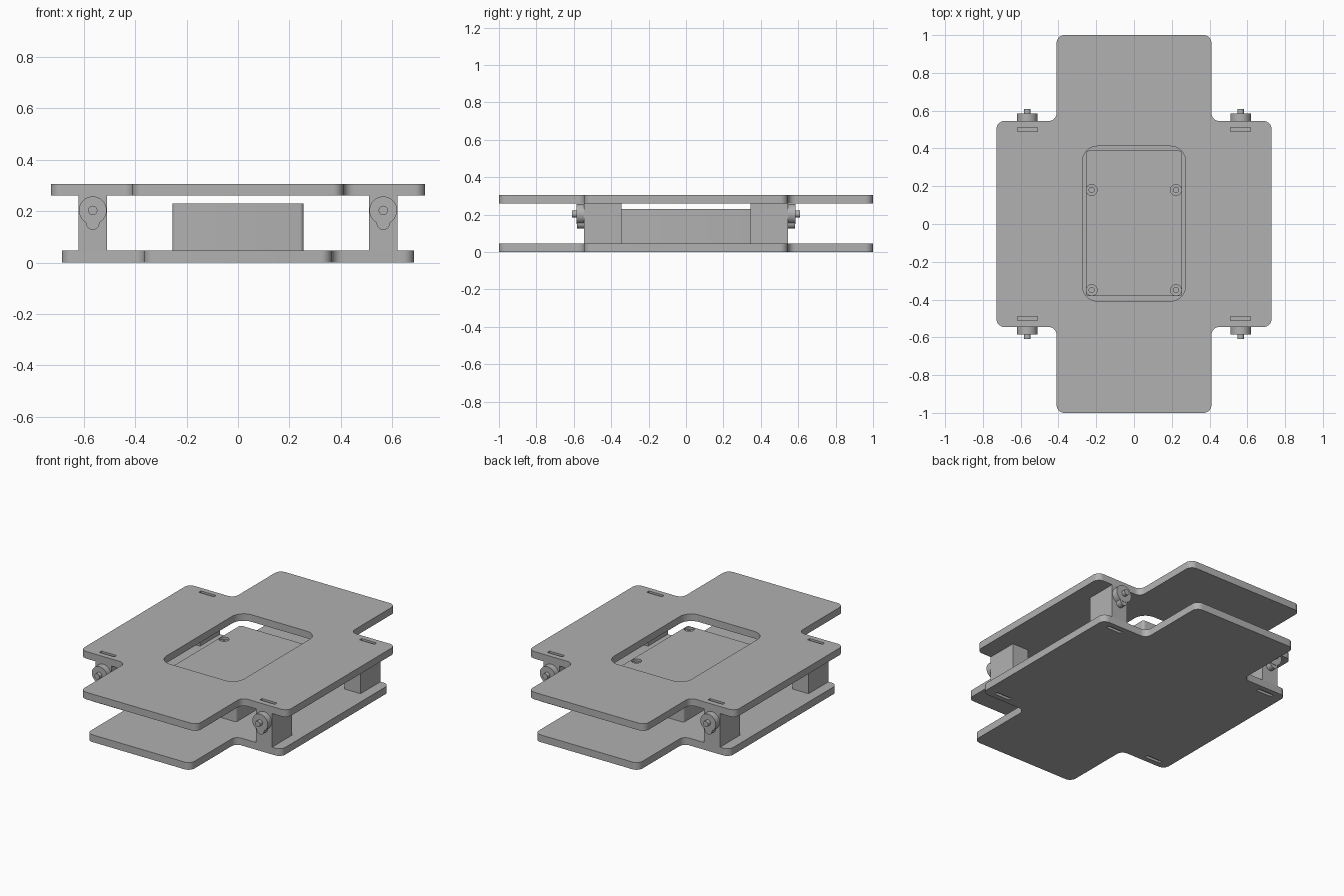
import bpy, bmesh, math
from mathutils import Vector, Matrix

if "Cube" in bpy.data.objects:
    bpy.data.objects.remove(bpy.data.objects["Cube"])

grey = bpy.data.materials.new("grey")
grey.diffuse_color = (0.44, 0.44, 0.44, 1)
grey.use_nodes = True
grey.node_tree.nodes["Principled BSDF"].inputs["Base Color"].default_value = grey.diffuse_color


def finish(bm, name):
    bmesh.ops.recalc_face_normals(bm, faces=bm.faces[:])
    mesh = bpy.data.meshes.new(name)
    bm.to_mesh(mesh)
    bm.free()
    mesh.materials.append(grey)
    ob = bpy.data.objects.new(name, mesh)
    bpy.context.collection.objects.link(ob)
    return ob


def activate(ob):
    bpy.ops.object.select_all(action='DESELECT')
    ob.select_set(True)
    bpy.context.view_layer.objects.active = ob


def smooth(ob):
    activate(ob)
    bpy.ops.object.shade_smooth_by_angle(angle=math.radians(30))


def rounded(corners, r, steps=8):
    """Fillet every right-angled corner of an outline, inner or outer."""
    pts = []
    for i, c in enumerate(corners):
        c = Vector(c)
        a = (Vector(corners[i - 1]) - c).normalized()
        b = (Vector(corners[(i + 1) % len(corners)]) - c).normalized()
        for k in range(steps + 1):
            t = math.pi / 2 * k / steps
            pts.append(c + (a + b) * r - b * r * math.cos(t) - a * r * math.sin(t))
    return pts


def prism(name, pts, z0, z1):
    bm = bmesh.new()
    face = bm.faces.new([bm.verts.new((p[0], p[1], z0)) for p in pts])
    ext = bmesh.ops.extrude_face_region(bm, geom=[face])
    top = [v for v in ext['geom'] if isinstance(v, bmesh.types.BMVert)]
    bmesh.ops.translate(bm, verts=top, vec=(0, 0, z1 - z0))
    return finish(bm, name)


def rect(x0, x1, y0, y1):
    return [(x0, y0), (x1, y0), (x1, y1), (x0, y1)]


def cylinder(name, r, centre, depth, along_y=False, sides=32):
    bm = bmesh.new()
    rot = Matrix.Rotation(math.pi / 2, 4, 'X') if along_y else Matrix()
    bmesh.ops.create_cone(bm, cap_ends=True, segments=sides, radius1=r, radius2=r,
                          depth=depth, matrix=Matrix.Translation(centre) @ rot)
    return finish(bm, name)


def cut(ob, cutter):
    cutter.hide_render = True
    mod = ob.modifiers.new("cut", 'BOOLEAN')
    mod.operation, mod.solver, mod.object = 'DIFFERENCE', 'EXACT', cutter
    activate(ob)
    bpy.ops.object.modifier_apply(modifier=mod.name)
    bpy.data.objects.remove(cutter, do_unlink=True)


def cross(w, arm, d=0.545, length=1.0):
    """Cross-shaped plate outline, counter-clockwise."""
    return [(-arm, -length), (arm, -length), (arm, -d), (w, -d), (w, d), (arm, d),
            (arm, length), (-arm, length), (-arm, d), (-w, d), (-w, -d), (-arm, -d)]


CORNERS = [(sx, sy) for sx in (-1, 1) for sy in (-1, 1)]

# Upper and lower plates
upper = prism("upper_plate", rounded(cross(0.728, 0.41), 0.042), 0.26, 0.305)
lower = prism("lower_plate", rounded(cross(0.685, 0.365), 0.042), 0.0, 0.046)

# Rounded window in the upper plate
cut(upper, prism("window_cutter", rounded(rect(-0.273, 0.273, -0.408, 0.412), 0.08), 0.2, 0.4))

# Mounting slots in both plates
for sx, sy in CORNERS:
    slot = rect(sx * 0.565 - 0.053, sx * 0.565 + 0.053, sy * 0.5 - 0.011, sy * 0.5 + 0.011)
    cut(upper, prism("slot_cutter", slot, 0.29, 0.4))
    cut(lower, prism("slot_cutter", slot, -0.1, 0.015))
smooth(upper)
smooth(lower)

# Central box with four screw holes
box = prism("central_box", rounded(rect(-0.255, 0.255, -0.382, 0.388), 0.015, 5), 0.046, 0.23)
for x in (-0.224, 0.222):
    for y in (0.18, -0.35):
        cut(box, cylinder("recess_cutter", 0.029, (x, y, 0.265), 0.1))
        cut(box, cylinder("hole_cutter", 0.014, (x, y, 0.25), 0.12, sides=20))
smooth(box)

# Motors with gear boss, lobe and output shaft
for sx, sy in CORNERS:
    x = sx * 0.565
    y0, y1 = sorted((sy * 0.345, sy * 0.545))
    prism("motor_body", rect(x - 0.056, x + 0.056, y0, y1), 0.046, 0.26)
    for name, r, z, end in (("motor_boss", 0.054, 0.203, 0.585),
                            ("motor_lobe", 0.026, 0.153, 0.583),
                            ("motor_shaft", 0.018, 0.203, 0.61)):
        smooth(cylinder(name, r, (x, sy * (0.53 + end) / 2, z), end - 0.53, along_y=True))
